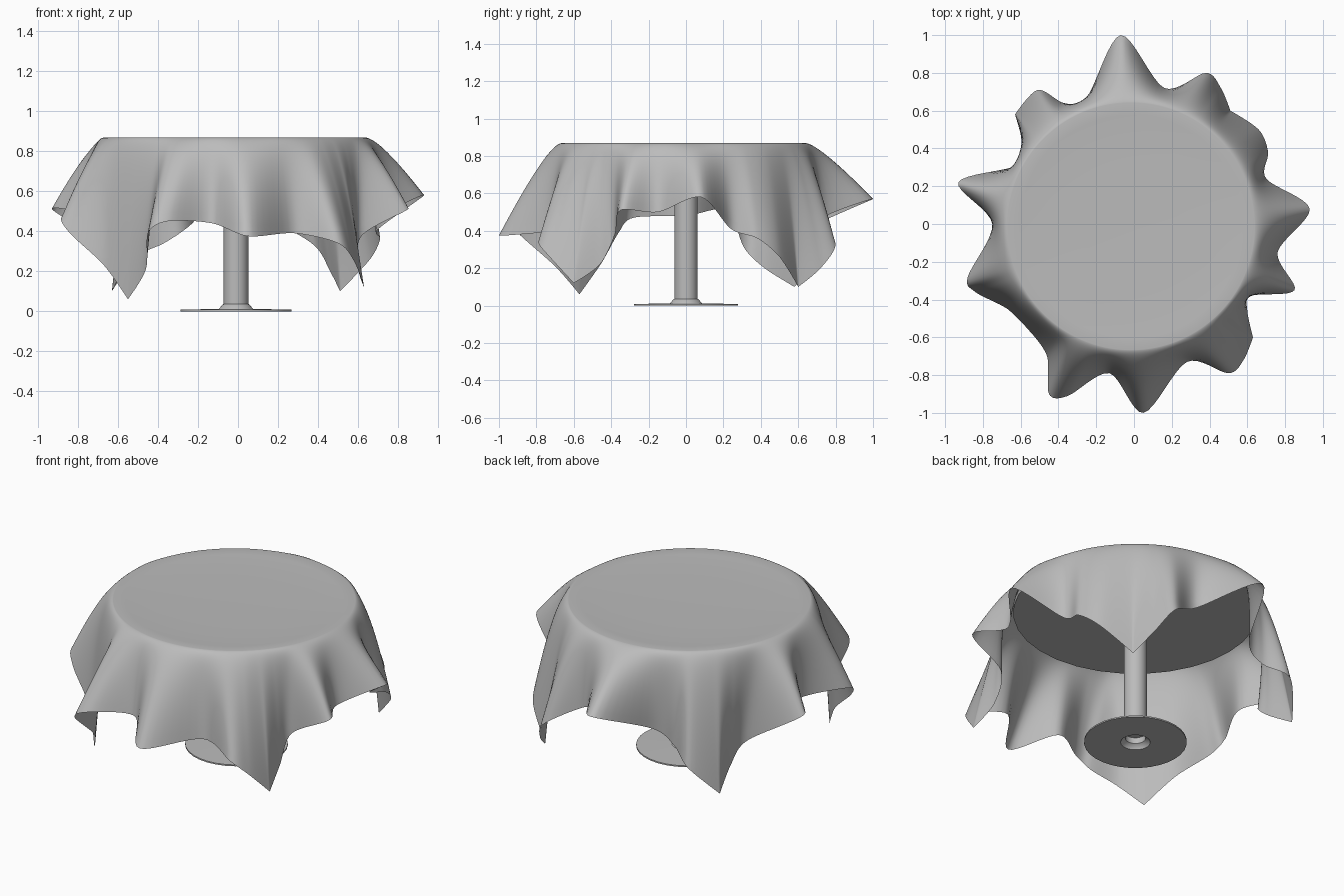
import bpy, bmesh, math
from mathutils import Vector

cube = bpy.data.objects.get("Cube")
if cube:
    bpy.data.objects.remove(cube, do_unlink=True)

grey = bpy.data.materials.new("plain grey")
grey.use_nodes = True
grey.diffuse_color = (0.5, 0.5, 0.5, 1)
grey.node_tree.nodes["Principled BSDF"].inputs["Base Color"].default_value = (0.5, 0.5, 0.5, 1)

TAU = 2 * math.pi


def skin_rings(name, rings, sharp=40):
    """Join closed rings of points into a smooth surface; one-point rings make a fan."""
    bm = bmesh.new()
    loops = [[bm.verts.new(p) for p in ring] for ring in rings]
    for a, b in zip(loops, loops[1:]):
        n = max(len(a), len(b))
        for i in range(n):
            j = (i + 1) % n
            quad = [a[i % len(a)], b[i % len(b)], b[j % len(b)], a[j % len(a)]]
            bm.faces.new(list(dict.fromkeys(quad)))
    mesh = bpy.data.meshes.new(name)
    bm.to_mesh(mesh)
    bm.free()
    obj = bpy.data.objects.new(name, mesh)
    bpy.context.collection.objects.link(obj)
    mesh.materials.append(grey)
    bpy.ops.object.select_all(action='DESELECT')
    obj.select_set(True)
    bpy.context.view_layer.objects.active = obj
    bpy.ops.object.shade_smooth_by_angle(angle=math.radians(sharp))
    return obj


def circle(r, z, n, cx=-0.01):
    if r == 0:
        return [(cx, 0, z)]
    return [(cx + r * math.cos(TAU * i / n), r * math.sin(TAU * i / n), z) for i in range(n)]


def lathe(name, profile, n):
    return skin_rings(name, [circle(r, z, n) for r, z in profile])


# Table: round top, post and flat foot with a flared collar and hollow underside
lathe("table_top", [(0, .838), (.662, .838), (.662, .81), (0, .81)], 32)
lathe("post", [(.062, .82), (.062, .03)], 32)
lathe("foot", [(.062, .036), (.068, .033), (.085, .012), (.278, .008), (.278, 0),
               (.08, 0), (.075, .012), (.055, .025), (.055, .06), (0, .06)], 32)

# Cloth hem, anticlockwise: outer folds, inner folds and the four hanging corners
hem = [Vector(p) for p in (
    (.93, .08, .58), (.70, .24, .41), (.71, .38, .36), (.66, .50, .26),
    (.51, .60, .10),
    (.46, .72, .20), (.38, .80, .33), (.16, .72, .46), (-.07, 1.0, .57), (-.25, .67, .42),
    (-.37, .64, .34), (-.51, .71, .27),
    (-.63, .58, .10),
    (-.59, .42, .20), (-.62, .31, .31), (-.93, .22, .51), (-.75, 0, .48), (-.88, -.28, .47),
    (-.84, -.36, .39), (-.67, -.45, .23), (-.55, -.57, .06),
    (-.46, -.70, .21), (-.45, -.90, .39), (-.35, -.91, .45), (-.13, -.79, .44),
    (.05, -1.0, .375), (.28, -.73, .39), (.50, -.79, .34), (.58, -.72, .25),
    (.63, -.60, .12),
    (.60, -.46, .22), (.62, -.38, .38), (.85, -.35, .51), (.76, -.15, .50))]
N = len(hem)
STEPS = 8


def tangent(i):
    # Corners get no tangent, which keeps them pointed
    if hem[i].z < .15:
        return Vector((0, 0, 0))
    return (hem[(i + 1) % N] - hem[i - 1]) * .45


def hem_point(i, t):
    j = (i + 1) % N
    return (hem[i] * (2*t**3 - 3*t**2 + 1) + tangent(i) * (t**3 - 2*t**2 + t)
            + hem[j] * (3*t**2 - 2*t**3) + tangent(j) * (t**3 - t**2))


def hem_angle(i, t):
    a = math.atan2(hem[i].y, hem[i].x)
    q = hem[(i + 1) % N]
    return a + ((math.atan2(q.y, q.x) - a) % TAU) * t


params = [(i, k / STEPS) for i in range(N) for k in range(STEPS)]
edge = [hem_point(*p) for p in params]
angles = [hem_angle(*p) for p in params]
# Even out the rim spacing
for _ in range(12):
    angles = [a + (((angles[(i + 1) % len(angles)] - a + math.pi) % TAU - math.pi)
                   + ((angles[i - 1] - a + math.pi) % TAU - math.pi)) / 4
              for i, a in enumerate(angles)]


def ring_at(r, z):
    return [Vector((r * math.cos(a) - .016, r * math.sin(a) - .012, z)) for a in angles]


# Cloth: flat top, then each strand bends over the rim and falls to the hem
rings = [[(0, 0, .857)]] + [ring_at(r, z) for r, z in ((.25, .857), (.45, .859), (.59, .864))]
start, bend = ring_at(.655, .868), ring_at(.735, .856)
for k in range(25):
    t = (k / 24) ** 1.3
    rings.append([a * (1 - t)**2 + b * 2 * t * (1 - t) + c * t**2
                  for a, b, c in zip(start, bend, edge)])
skin_rings("tablecloth", rings, 80)
